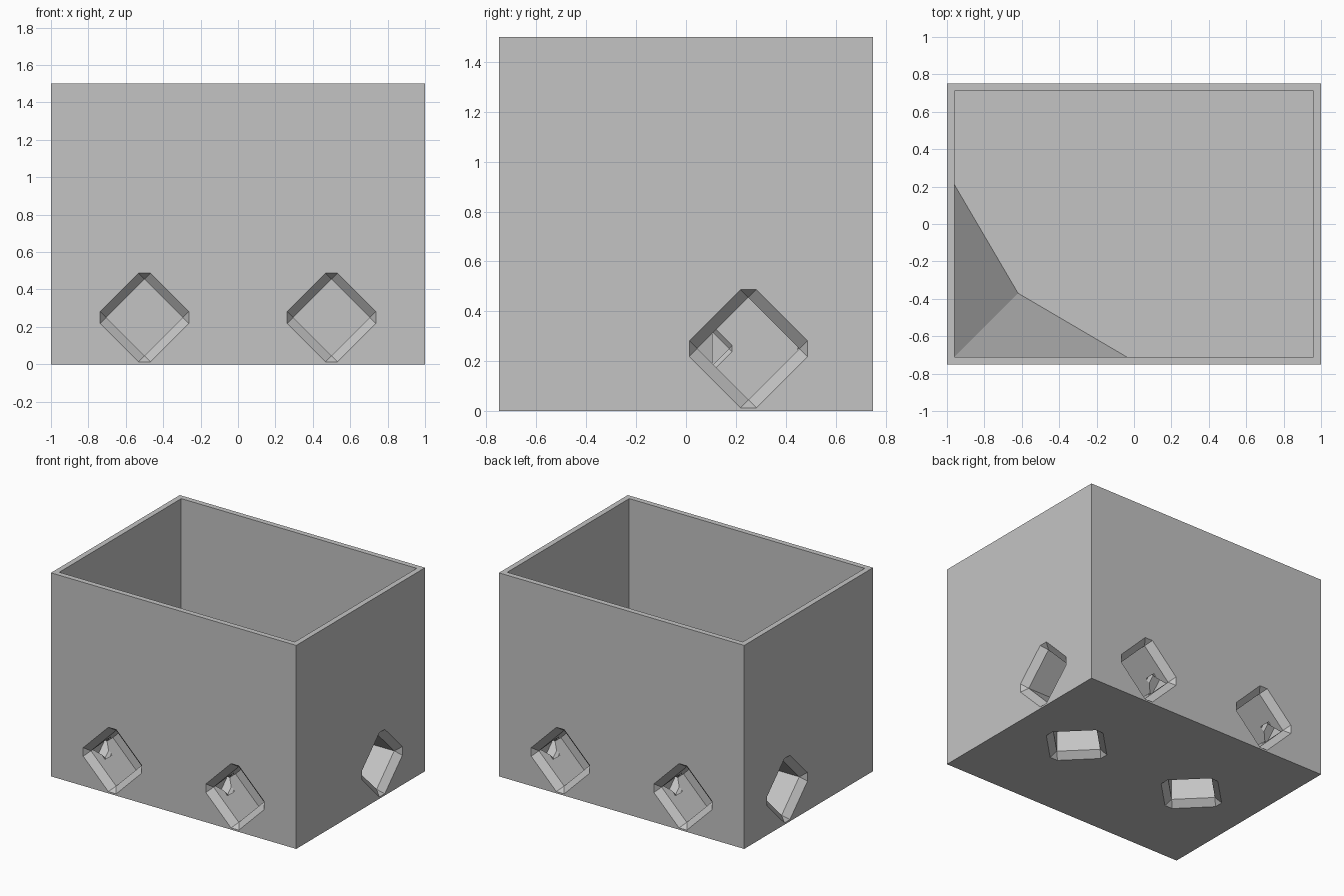
import bpy, bmesh
from mathutils import Vector

cube = bpy.data.objects.get("Cube")
if cube:
    bpy.data.objects.remove(cube, do_unlink=True)

grey = bpy.data.materials.new("plain grey")
grey.use_nodes = True
colour = (0.55, 0.55, 0.55, 1)
grey.diffuse_color = colour
grey.node_tree.nodes["Principled BSDF"].inputs["Base Color"].default_value = colour


def hull(name, points):
    """Convex solid around a few points."""
    bm = bmesh.new()
    for p in points:
        bm.verts.new(p)
    bmesh.ops.convex_hull(bm, input=bm.verts)
    bmesh.ops.dissolve_limit(bm, angle_limit=0.01, verts=bm.verts, edges=bm.edges)
    bmesh.ops.recalc_face_normals(bm, faces=bm.faces)
    mesh = bpy.data.meshes.new(name)
    bm.to_mesh(mesh)
    bm.free()
    mesh.materials.append(grey)
    obj = bpy.data.objects.new(name, mesh)
    bpy.context.collection.objects.link(obj)
    return obj


def box(name, low, high):
    return hull(name, [(x, y, z) for x in (low[0], high[0])
                       for y in (low[1], high[1]) for z in (low[2], high[2])])


def cut(target, cutter):
    cutter.hide_render = True
    mod = target.modifiers.new("cut", "BOOLEAN")
    mod.operation = "DIFFERENCE"
    mod.solver = "EXACT"
    mod.object = cutter
    bpy.context.view_layer.objects.active = target
    bpy.ops.object.modifier_apply(modifier=mod.name)
    bpy.data.objects.remove(cutter, do_unlink=True)


def opening(target, centre, inward, size, depth):
    """Square recess with a bevelled, corner-cut mouth."""
    centre, inward = Vector(centre), Vector(inward)
    side = inward.orthogonal().normalized()
    up = inward.cross(side)
    wide, narrow = 0.19 * size, 0.145 * size

    def ring(pairs, d):
        return [centre + side * (a * s) + up * (b * t) + inward * d
                for a, b in pairs for s in (-1, 1) for t in (-1, 1)]

    octagon = [(wide, narrow), (narrow, wide)]
    square = [(narrow, narrow)]
    lip = 0.045 * size
    cut(target, hull("mouth_cutter", ring(octagon, -lip / 2) + ring(octagon, 0) + ring(square, lip)))
    cut(target, hull("recess_cutter", ring(square, lip / 2) + ring(square, depth)))


# Open box with a thick base
FLOOR = 0.5
body = box("box_body", (-1, -0.75, 0), (1, 0.75, 1.5))
cut(body, box("cavity_cutter", (-0.96, -0.71, FLOOR), (0.96, 0.71, 1.7)))

# Openings in the front, back, sides and underside
for sx in (-1, 1):
    for sy in (-1, 1):
        opening(body, (sx * 0.5, sy * 0.75, 0.25), (0, -sy, 0), 1, 0.3)
        for s in (-1, 1):
            opening(body, (sx * 0.5 + s * 0.145, sy * 0.6, 0.25), (s, 0, 0), 0.4, 0.08)
    opening(body, (sx * 0.5, 0, 0), (0, 0, 1), 1, 0.4)
    opening(body, (sx, 0.25, 0.25), (-sx, 0, 0), 1, 0.3)
    opening(body, (sx * 0.7, 0.09, 0.25), (-sx, 0, 0), 0.4, 0.1)

# Steep sloping fill in the front corner of the cavity
bm = bmesh.new()
apex, base, left, mid, right = [bm.verts.new(p) for p in (
    (-0.96, -0.71, 1.35), (-0.96, -0.71, FLOOR), (-0.96, 0.21, FLOOR),
    (-0.62, -0.37, FLOOR), (-0.04, -0.71, FLOOR))]
for face in ((apex, left, mid), (apex, mid, right), (apex, base, left),
             (apex, right, base), (base, right, mid, left)):
    bm.faces.new(face)
bmesh.ops.recalc_face_normals(bm, faces=bm.faces)
mesh = bpy.data.meshes.new("corner_slope")
bm.to_mesh(mesh)
bm.free()
mesh.materials.append(grey)
slope = bpy.data.objects.new("corner_slope", mesh)
bpy.context.collection.objects.link(slope)
